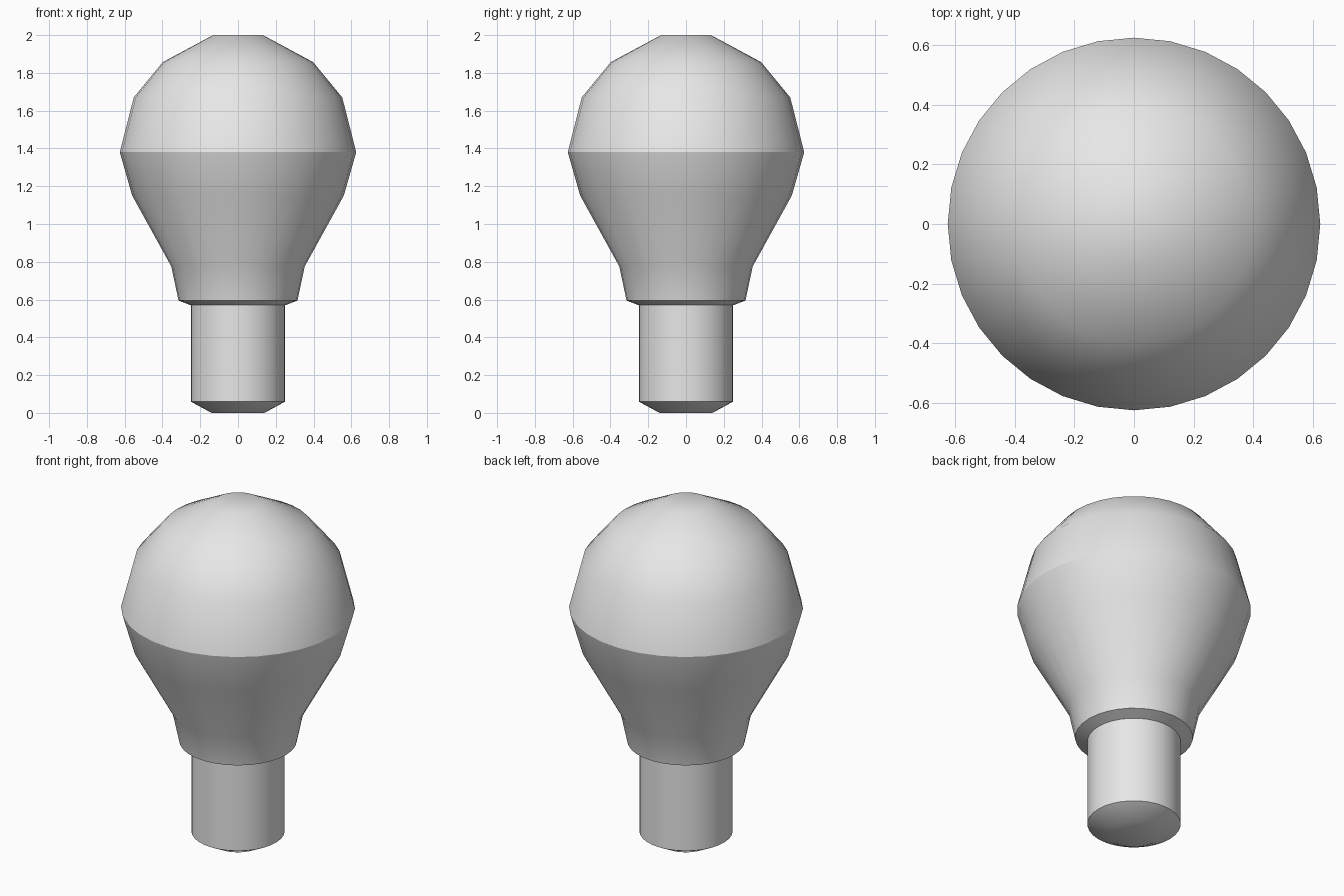
import bpy
import bmesh
import math

cube = bpy.data.objects.get("Cube")
if cube:
    bpy.data.objects.remove(cube, do_unlink=True)

SIDES = 32


def make_material(name, color):
    mat = bpy.data.materials.new(name)
    mat.use_nodes = True
    mat.diffuse_color = color
    mat.node_tree.nodes["Principled BSDF"].inputs["Base Color"].default_value = color
    return mat


def lathe(name, profile, mat):
    """Revolve (radius, height) points, listed from bottom to top, around z."""
    bm = bmesh.new()
    rings = []
    for radius, z in profile:
        if radius == 0:
            rings.append([bm.verts.new((0, 0, z))] * SIDES)
            continue
        angles = [math.tau * i / SIDES for i in range(SIDES)]
        rings.append([bm.verts.new((radius * math.cos(a), radius * math.sin(a), z))
                      for a in angles])
    for low, high in zip(rings, rings[1:]):
        for i in range(SIDES):
            j = (i + 1) % SIDES
            corners = dict.fromkeys((low[i], low[j], high[j], high[i]))
            bm.faces.new(list(corners))
    mesh = bpy.data.meshes.new(name)
    bm.to_mesh(mesh)
    bm.free()
    mesh.materials.append(mat)
    obj = bpy.data.objects.new(name, mesh)
    bpy.context.collection.objects.link(obj)
    bpy.ops.object.select_all(action="DESELECT")
    obj.select_set(True)
    bpy.context.view_layer.objects.active = obj
    bpy.ops.object.shade_smooth_by_angle(angle=math.radians(30))
    return obj


grey = make_material("light_grey", (0.8, 0.8, 0.8, 1))

# Cylindrical socket base with a tapered, closed underside
lathe("socket_base", [(0, 0), (0.14, 0), (0.25, 0.06), (0.25, 0.57)], grey)

# Bulb with a narrow collar, flaring to a rounded, flat-topped head
lathe("bulb", [(0.25, 0.57), (0.315, 0.595), (0.353, 0.775), (0.56, 1.15),
               (0.626, 1.38), (0.552, 1.67), (0.398, 1.857), (0.132, 2), (0, 2)], grey)
